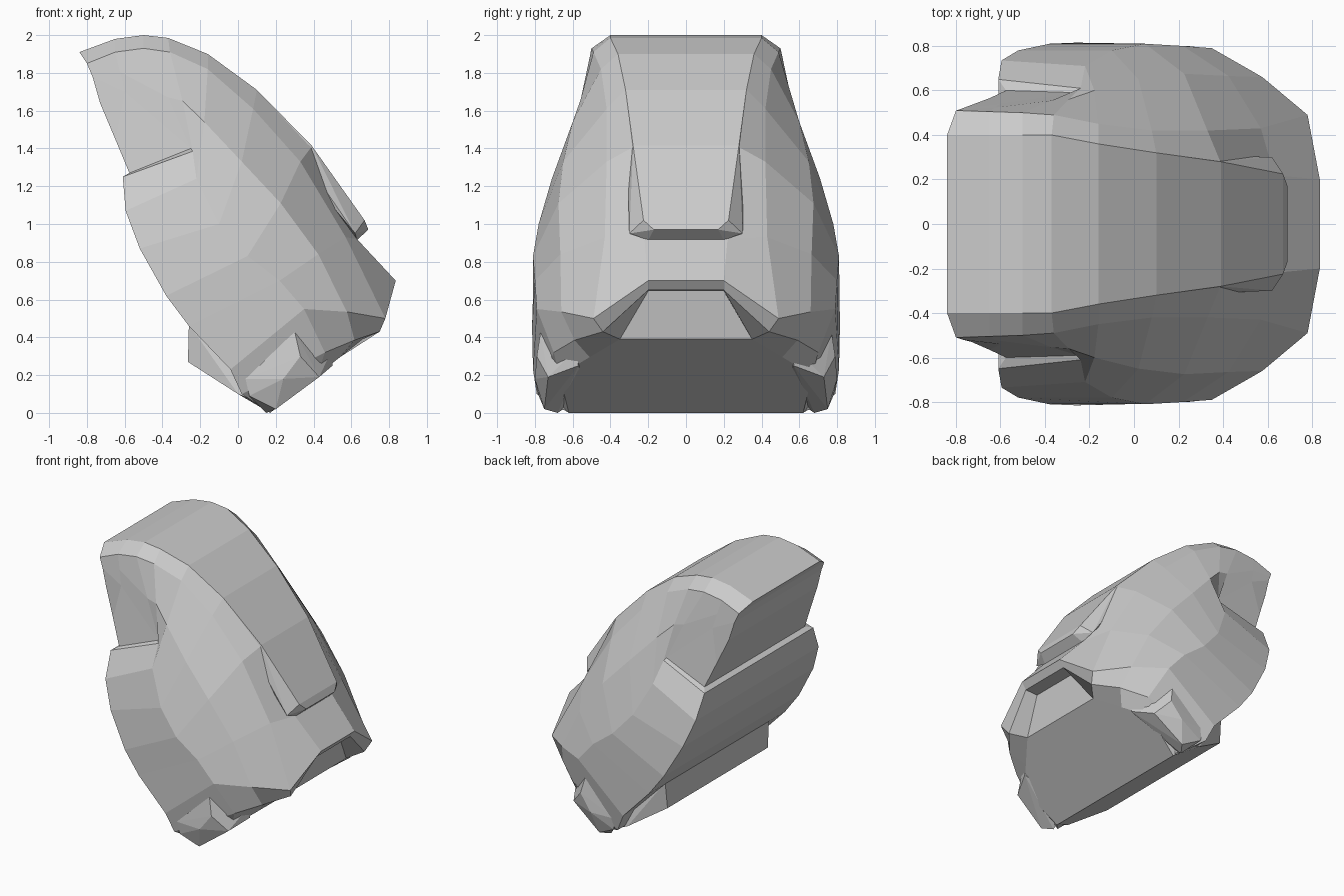
import bpy, bmesh
from mathutils import Vector


def finish(bm, name):
    bmesh.ops.recalc_face_normals(bm, faces=bm.faces)
    me = bpy.data.meshes.new(name)
    bm.to_mesh(me)
    bm.free()
    ob = bpy.data.objects.new(name, me)
    bpy.context.collection.objects.link(ob)
    return ob


def hull(name, pts):
    bm = bmesh.new()
    for p in pts:
        bm.verts.new(p)
    res = bmesh.ops.convex_hull(bm, input=bm.verts)
    junk = [g for g in res["geom_interior"] if isinstance(g, bmesh.types.BMVert)]
    bmesh.ops.delete(bm, geom=junk, context='VERTS')
    return finish(bm, name)


def both_sides(pts):
    return [(x, s * y, z) for x, y, z in pts for s in (1, -1)]


# Shell stations, top to bottom: crest, shoulder, flank, open-side edge; then bulge
stations = [
    ((-.84, .40, 1.91), (-.80, .51, 1.85), (-.77, .52, 1.78), (-.73, .53, 1.64), 0),
    ((-.65, .40, 1.98), (-.65, .505, 1.91), (-.60, .54, 1.70), (-.65, .565, 1.45), 0),
    ((-.50, .40, 2.00), (-.50, .50, 1.93), (-.25, .59, 1.40), (-.575, .60, 1.27), .01),
    ((-.37, .40, 1.985), (-.36, .49, 1.91), (-.24, .61, 1.385), (-.61, .65, 1.25), .01),
    ((-.16, .36, 1.90), (-.16, .45, 1.82), (-.22, .71, 1.24), (-.595, .735, 1.07), .02),
    ((.10, .32, 1.71), (.08, .42, 1.61), (-.10, .78, 1.00), (-.52, .78, .87), .05),
    ((.39, .275, 1.41), (.33, .42, 1.33), (.05, .81, .83), (-.38, .81, .62), .06),
    ((.63, .22, .92), (.57, .43, .93), (.22, .80, .70), (-.26, .815, .46), .05),
    ((.835, .20, .70), (.78, .49, .50), (.35, .79, .55), (-.04, .81, .23), .02),
    ((.80, .20, .65), (.75, .44, .43), (.46, .70, .32), (.02, .79, .10), .02),
    ((.70, .20, .645), (.66, .35, .39), (.42, .67, .20), (.17, .62, 0.0), 0),
]
bm = bmesh.new()
rows = []
for *p, bulge in stations:
    crest, shoulder, flank, edge = map(Vector, p)
    mid = (shoulder + flank) / 2 + Vector((bulge * .6, bulge, bulge * .5))
    side = [crest, shoulder, mid, flank, edge]
    left = [bm.verts.new(v) for v in side]
    right = [bm.verts.new((v.x, -v.y, v.z)) for v in side]
    rows.append(left + right[::-1])
n = 10
for a, b in zip(rows, rows[1:]):
    for i in range(n):
        bm.faces.new((a[i], a[(i + 1) % n], b[(i + 1) % n], b[i]))
# Top and bottom end strips
for row in (rows[0], rows[-1]):
    for i in range(4):
        bm.faces.new((row[i], row[i + 1], row[n - 2 - i], row[n - 1 - i]))
finish(bm, "shell")

# Raised strip down the middle, ending in a ledge
hull("crest_strip", both_sides([
    (.10, .32, 1.71), (.39, .28, 1.415), (.67, .225, 1.02), (.69, .17, .97),
    (.63, .20, .915), (.62, .30, .95), (.08, .28, 1.60)]))

# Chin block under the open side
hull("chin_block", both_sides([
    (-.26, .62, .47), (-.265, .60, .27), (0, .70, .10), (.17, .60, 0),
    (.15, .72, .04), (.30, .60, .25)]))

# Faceted side pods
for name, s in (("side_pod_front", -1), ("side_pod_back", 1)):
    hull(name, [(x, s * y, z) for x, y, z in [
        (.04, .79, .18), (.06, .78, .09), (.30, .77, .43), (.50, .58, .34),
        (.50, .57, .25), (.43, .73, .19), (.33, .79, .30), (.24, .80, .18),
        (.20, .75, .02), (.15, .68, .0), (.15, .50, .12), (.30, .50, .30)]])
